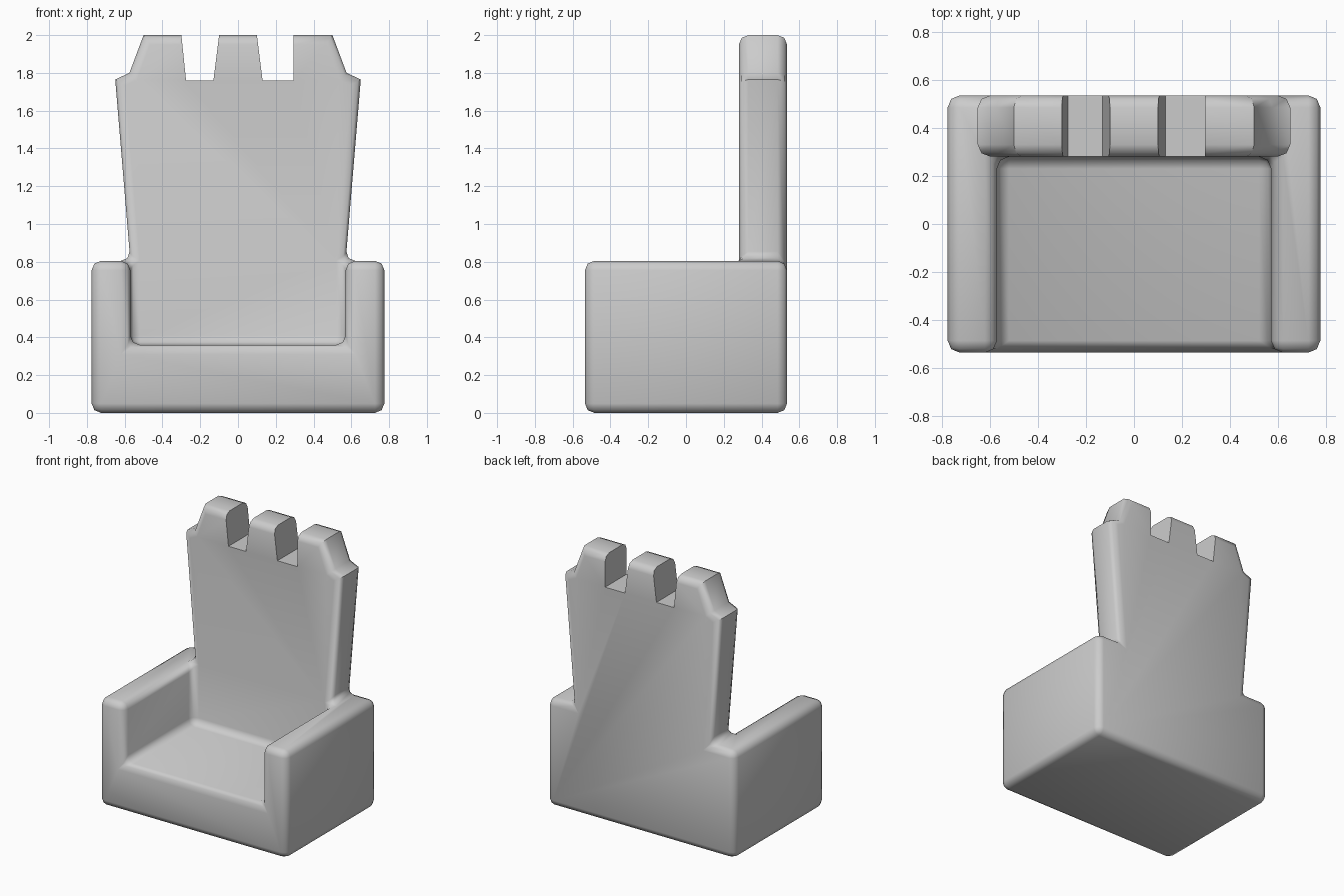
import bpy, bmesh

if "Cube" in bpy.data.objects:
    bpy.data.objects.remove(bpy.data.objects["Cube"])

FRONT, MID, BACK = -0.535, 0.28, 0.535
W, ARM_Z = 0.775, 0.805
IN, SEAT_Z = 0.57, 0.36


def make_object(name, bm):
    bmesh.ops.recalc_face_normals(bm, faces=bm.faces[:])
    mesh = bpy.data.meshes.new(name)
    bm.to_mesh(mesh)
    bm.free()
    ob = bpy.data.objects.new(name, mesh)
    bpy.context.collection.objects.link(ob)
    return ob


# Throne body: shared profile points at the front, seat-back and rear planes
bm = bmesh.new()
cache = {}


def face(*points):
    vs = []
    for p in points:
        if p not in cache:
            cache[p] = bm.verts.new(p)
        vs.append(cache[p])
    bm.faces.new(vs)


def at(y, profile):
    return [(x, y, z) for x, z in profile]


half_crown = [(IN, ARM_Z), (0.65, 1.765), (0.575, 1.80), (0.50, 2.0)]
crown = half_crown + [(-x, z) for x, z in reversed(half_crown)]
outer = [(-W, ARM_Z), (-W, 0), (W, 0), (W, ARM_Z)]
well = [(IN, ARM_Z), (IN, SEAT_Z), (-IN, SEAT_Z), (-IN, ARM_Z)]

face(*at(FRONT, outer + well))
face(*at(BACK, outer + crown))
face(*at(MID, crown + well[2:0:-1]))
for a, b in zip(outer, outer[1:]):
    face(*at(FRONT, [a, b]), *at(BACK, [b, a]))
for a, b in zip(well, well[1:]):
    face(*at(FRONT, [a, b]), *at(MID, [b, a]))
for a, b in zip(crown, crown[1:]):
    face(*at(MID, [a, b]), *at(BACK, [b, a]))
for s in (-1, 1):
    face((s * W, FRONT, ARM_Z), (s * W, BACK, ARM_Z), (s * IN, BACK, ARM_Z),
         (s * IN, MID, ARM_Z), (s * IN, FRONT, ARM_Z))
bmesh.ops.recalc_face_normals(bm, faces=bm.faces[:])


# Round every edge except the crisp crown corners
def rounded(e):
    a, b = e.verts
    crown_corner = abs(a.co.y - b.co.y) > 0.1 and a.co.z > 1
    return e.calc_face_angle(0) > 0.2 and not crown_corner


bmesh.ops.bevel(bm, geom=[e for e in bm.edges if rounded(e)], offset=0.05,
                offset_type='OFFSET', segments=2, profile=0.5,
                affect='EDGES', clamp_overlap=True)
throne = make_object("throne", bm)

# Crown notches: tapered prisms cut through the top of the back
for profile in ([(-0.275, 1.76), (-0.13, 1.76), (-0.09, 2.08), (-0.308, 2.08)],
                [(0.13, 1.76), (0.295, 1.76), (0.295, 2.08), (0.09, 2.08)]):
    bm = bmesh.new()
    f = bm.faces.new([bm.verts.new((x, 0.1, z)) for x, z in profile])
    new = bmesh.ops.extrude_face_region(bm, geom=[f])["geom"]
    bmesh.ops.translate(bm, vec=(0, 0.6, 0),
                        verts=[g for g in new if isinstance(g, bmesh.types.BMVert)])
    cutter = make_object("notch_cutter", bm)
    cutter.hide_render = True
    mod = throne.modifiers.new("notch", 'BOOLEAN')
    mod.operation = 'DIFFERENCE'
    mod.solver = 'EXACT'
    mod.object = cutter
    bpy.context.view_layer.objects.active = throne
    throne.select_set(True)
    bpy.ops.object.modifier_apply(modifier=mod.name)
    bpy.data.objects.remove(cutter)

bpy.context.view_layer.objects.active = throne
throne.select_set(True)
bpy.ops.object.shade_smooth_by_angle(angle=0.9)
